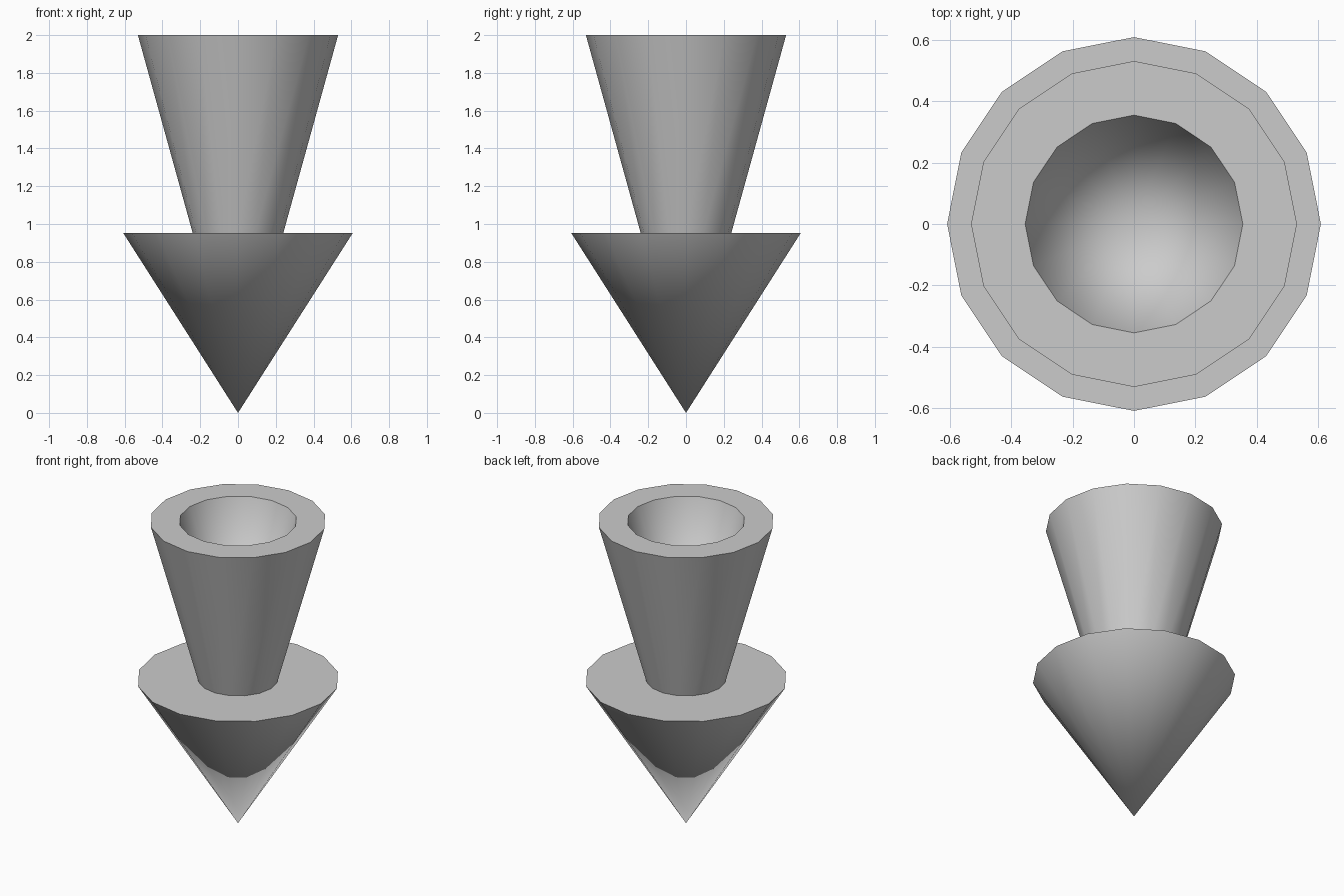
import bpy, bmesh, math

if "Cube" in bpy.data.objects:
    bpy.data.objects.remove(bpy.data.objects["Cube"])

SIDES = 16

def lathe(name, profile):
    """Revolve (radius, z) points; zero radius makes a single pole vertex."""
    bm = bmesh.new()
    rings = []
    for r, z in profile:
        n = SIDES if r > 0 else 1
        rings.append([bm.verts.new((r * math.cos(math.tau * i / SIDES),
                                    r * math.sin(math.tau * i / SIDES), z))
                      for i in range(n)])
    for a, b in zip(rings, rings[1:]):
        for i in range(SIDES):
            j = (i + 1) % SIDES
            quad = [a[i % len(a)], a[j % len(a)], b[j % len(b)], b[i % len(b)]]
            bm.faces.new(list(dict.fromkeys(quad)))
    bmesh.ops.recalc_face_normals(bm, faces=bm.faces)
    mesh = bpy.data.meshes.new(name)
    bm.to_mesh(mesh)
    bm.free()
    obj = bpy.data.objects.new(name, mesh)
    bpy.context.collection.objects.link(obj)
    bpy.context.view_layer.objects.active = obj
    obj.select_set(True)
    bpy.ops.object.shade_smooth_by_angle(angle=math.radians(40))
    obj.select_set(False)
    return obj

# One closed skin: pointed head, flat shoulder, flared shaft, rim, conical hollow
lathe("down_arrow", [(0, 0), (0.608, 0.953), (0.24, 0.953), (0.53, 2.0),
                     (0.354, 2.0), (0, 1.0)])
